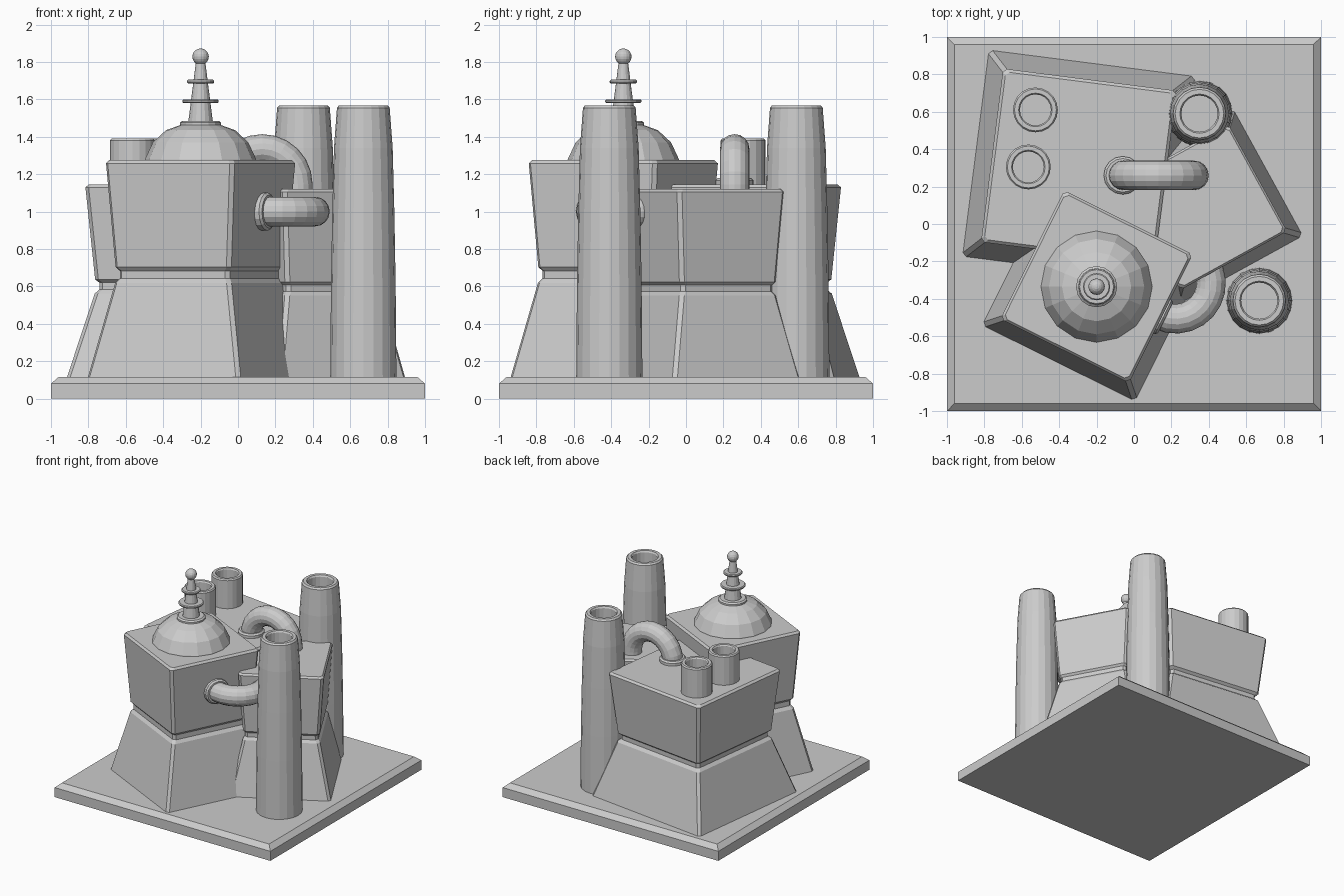
import bpy, bmesh
from math import sin, cos, pi, radians
from mathutils import Matrix, Vector

if "Cube" in bpy.data.objects:
    bpy.data.objects.remove(bpy.data.objects["Cube"])


def loft(name, rings, closed=False, matrix=None):
    """Skin a list of equal-sized point rings; cap the ends or join them."""
    bm = bmesh.new()
    rows = [[bm.verts.new(p) for p in ring] for ring in rings]
    pairs = list(zip(rows, rows[1:]))
    if closed:
        pairs.append((rows[-1], rows[0]))
    for a, b in pairs:
        for i in range(len(a)):
            j = (i + 1) % len(a)
            bm.faces.new((a[i], a[j], b[j], b[i]))
    if not closed:
        bm.faces.new(rows[0][::-1])
        bm.faces.new(rows[-1])
    if matrix:
        bm.transform(matrix)
    bmesh.ops.recalc_face_normals(bm, faces=bm.faces)
    mesh = bpy.data.meshes.new(name)
    bm.to_mesh(mesh)
    bm.free()
    obj = bpy.data.objects.new(name, mesh)
    bpy.context.collection.objects.link(obj)
    return obj


def square(h, z, c=0.0):
    """Square ring with chamfered corners."""
    if not c:
        return [(-h, -h, z), (h, -h, z), (h, h, z), (-h, h, z)]
    k = h - c
    return [(-k, -h, z), (k, -h, z), (h, -k, z), (h, k, z),
            (k, h, z), (-k, h, z), (-h, k, z), (-h, -k, z)]


def revolve(name, profile, matrix, n=16):
    return loft(name, [[(r * cos(2 * pi * i / n), r * sin(2 * pi * i / n), z)
                        for i in range(n)] for r, z in profile], matrix=matrix)


def at(x, y, z=0.0):
    return Matrix.Translation((x, y, z))


# Base plate with chamfered top edge
loft("base_plate", [square(1, 0), square(1, 0.08), square(0.96, 0.115)])

# Waisted buildings: flared foot, recessed band, outward-leaning top
WAIST = [(-0.015, 1.2), (0, 1.2), (0.433, 0.915), (0.455, 0.865), (0.49, 0.865),
         (0.507, 0.91), (0.985, 1.01), (1, 0.975)]


def building(name, x, y, half, top, angle):
    loft(name, [square(half * s, 0.115 + (top - 0.115) * t, 0.02) for t, s in WAIST],
         matrix=at(x, y) @ Matrix.Rotation(radians(angle), 4, 'Z'))


building("domed_building", -0.2, -0.335, 0.38, 1.275, -26.4)
building("large_building", -0.295, 0.308, 0.463, 1.145, -7.3)
building("side_building", 0.376, 0.09, 0.323, 1.12, 28.8)

# Dome and finial
axis = at(-0.2, -0.335)
revolve("dome", [(0.3, 1.26), (0.297, 1.28), (0.255, 1.37), (0.185, 1.435), (0.11, 1.462),
                 (0.11, 1.475), (0.098, 1.485)], axis)
revolve("spire", [(0.067, 1.47), (0.025, 1.8)], axis)
for i, (r, z) in enumerate([(0.097, 1.59), (0.073, 1.695)]):
    revolve(f"spire_disc_{i + 1}", [(r - 0.006, z - 0.01), (r, z - 0.004),
                                    (r, z + 0.004), (r - 0.006, z + 0.01)], axis)
bm = bmesh.new()
bmesh.ops.create_uvsphere(bm, u_segments=16, v_segments=10, radius=0.044,
                          matrix=at(-0.2, -0.335, 1.828))
mesh = bpy.data.meshes.new("finial_ball")
bm.to_mesh(mesh)
bm.free()
bpy.context.collection.objects.link(bpy.data.objects.new("finial_ball", mesh))

# Tall hollow stacks
for i, (x, y) in enumerate([(0.67, -0.41), (0.35, 0.59)]):
    revolve(f"tall_stack_{i + 1}", [(0.177, 0.1), (0.173, 0.6), (0.166, 1.0), (0.157, 1.34),
                                    (0.141, 1.555), (0.13, 1.568), (0.105, 1.568),
                                    (0.097, 1.555), (0.097, 1.35)], at(x, y), 20)

# Short roof vents
for i, (x, y) in enumerate([(-0.527, 0.61), (-0.565, 0.305)]):
    revolve(f"roof_vent_{i + 1}", [(0.12, 1.12), (0.12, 1.38), (0.112, 1.39), (0.09, 1.39),
                                   (0.083, 1.38), (0.083, 1.2)], at(x, y), 20)


# Half-circle pipes, each with a flange at the starting end
def pipe(name, matrix, R=0.19, r=0.079, n=16, steps=12):
    rings = []
    for s in range(-1, steps + 2):
        t = pi * min(max(s, 0), steps) / steps
        drop = -0.06 if s in (-1, steps + 1) else 0
        rings.append([(-cos(t) * (R + r * cos(a)), r * sin(a), sin(t) * (R + r * cos(a)) + drop)
                      for a in (2 * pi * i / n for i in range(n))])
    loft(name, rings, matrix=matrix)
    revolve(name + "_flange", [(0.102, -0.03), (0.102, 0.022), (0.09, 0.034)],
            matrix @ at(-R, 0))


pipe("roof_pipe", at(0.13, 0.26, 1.145))
out = Vector((cos(radians(-26.4)), sin(radians(-26.4)), 0))
along = Vector((-out.y, out.x, 0))
side = out.cross(along)
frame = Matrix((along, side, out)).transposed().to_4x4()
pipe("wall_pipe", at(0.222, -0.317, 1.0) @ frame)
